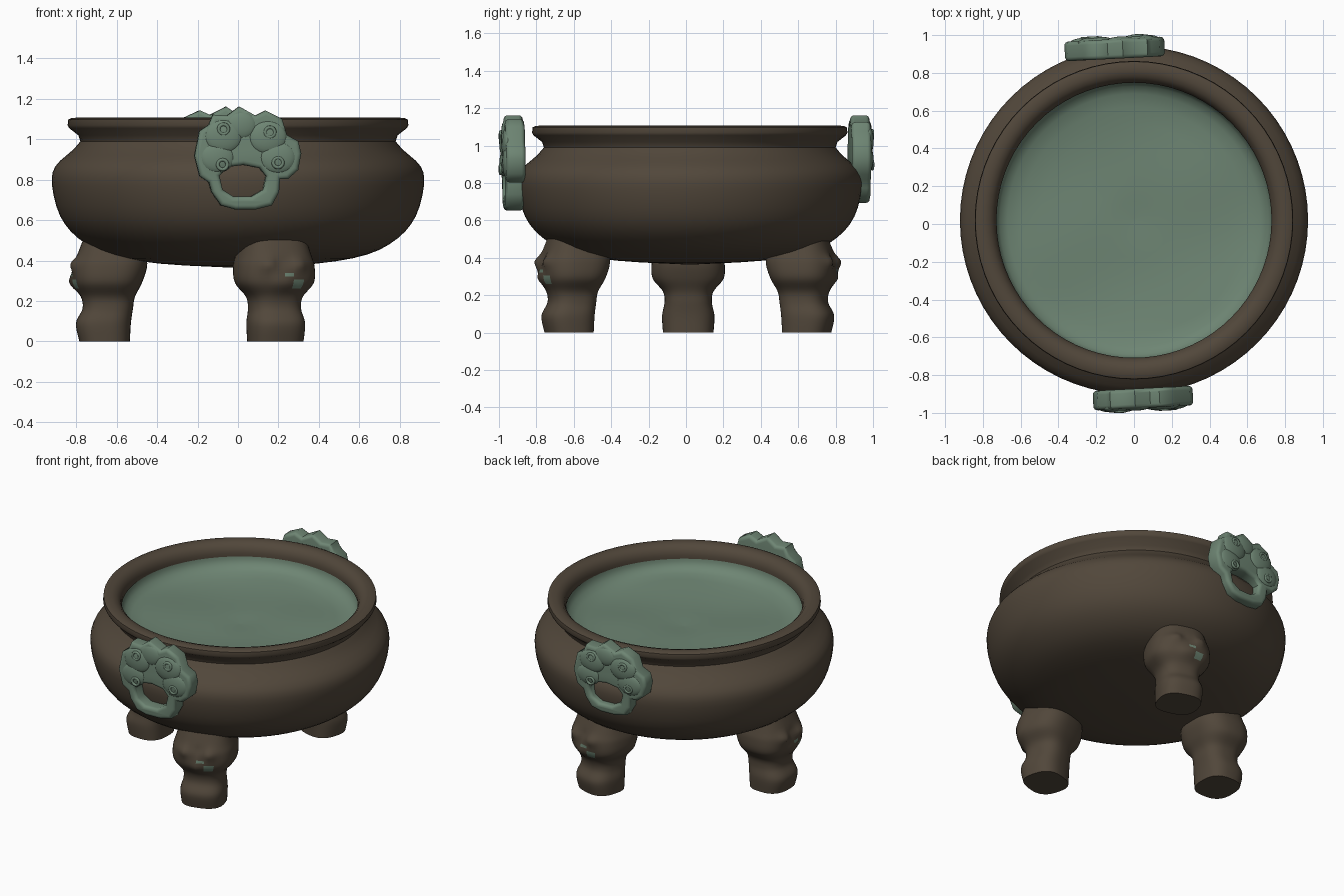
import bpy, bmesh, math
from mathutils import Matrix, Vector

if "Cube" in bpy.data.objects:
    bpy.data.objects.remove(bpy.data.objects["Cube"])


def material(name, rgb):
    m = bpy.data.materials.new(name)
    m.diffuse_color = (*rgb, 1)
    m.use_nodes = True
    m.node_tree.nodes["Principled BSDF"].inputs["Base Color"].default_value = m.diffuse_color
    return m


BRONZE = material("dark bronze", (0.083, 0.063, 0.043))
VERDIGRIS = material("green verdigris", (0.155, 0.235, 0.172))


def finish(bm, name, mats, angle=40):
    bmesh.ops.recalc_face_normals(bm, faces=bm.faces)
    me = bpy.data.meshes.new(name)
    bm.to_mesh(me)
    bm.free()
    for m in mats:
        me.materials.append(m)
    ob = bpy.data.objects.new(name, me)
    bpy.context.collection.objects.link(ob)
    bpy.ops.object.select_all(action='DESELECT')
    ob.select_set(True)
    bpy.context.view_layer.objects.active = ob
    bpy.ops.object.shade_smooth_by_angle(angle=math.radians(angle))
    return ob


def loft(bm, rings, first_cap=False, last_cap=False):
    rows = [[bm.verts.new(p) for p in r] for r in rings]
    n = len(rows[0])
    for a, b in zip(rows, rows[1:]):
        for i in range(n):
            bm.faces.new((a[i], a[(i + 1) % n], b[(i + 1) % n], b[i]))
    if first_cap:
        bm.faces.new(rows[0][::-1])
    if last_cap:
        bm.faces.new(rows[-1])


def smooth_table(rows, steps):
    # Catmull-Rom interpolation through rows of numbers
    out = []
    for i in range(len(rows) - 1):
        p = [rows[max(0, min(len(rows) - 1, i + k))] for k in (-1, 0, 1, 2)]
        for s in range(steps):
            t = s / steps
            out.append([0.5 * (2 * b + (c - a) * t + (2 * a - 5 * b + 4 * c - d) * t * t
                               + (3 * b - a - 3 * c + d) * t ** 3) for a, b, c, d in zip(*p)])
    return out + [list(rows[-1])]


CY = 0.02


def lathe(profile, name, mat, bump=None, seg=72):
    bm = bmesh.new()
    rings = []
    for r, z in profile:
        ring = []
        for i in range(seg):
            a = 2 * math.pi * i / seg
            x, y = r * math.cos(a), r * math.sin(a)
            ring.append((x, y + CY, z + (bump(x, y, r) if bump else 0)))
        rings.append(ring)
    loft(bm, rings, True, False)
    return finish(bm, name, [mat])


# bowl body: underside, belly, neck and rolled rim
belly = smooth_table([(0.03, 0.365), (0.39, 0.385), (0.64, 0.43), (0.79, 0.51), (0.88, 0.62),
                      (0.92, 0.77), (0.905, 0.865), (0.82, 0.945), (0.78, 0.99)], 3)
rim = [(0.79, 1.02), (0.835, 1.055), (0.843, 1.07), (0.84, 1.098), (0.825, 1.105), (0.79, 1.108),
       (0.76, 1.098), (0.738, 1.075), (0.728, 1.045), (0.728, 1.02)]
lathe(belly + rim, "bowl", BRONZE)


# green filling inside the bowl, gently uneven
def uneven(x, y, r):
    f = min(1, max(0, (0.72 - r) * 8)) * min(1, r * 4)
    return f * (0.006 * math.sin(7 * x + 3 * y) + 0.006 * math.sin(8 * y - 4 * x + 1))


lathe([(0.01, 0.90), (0.1, 0.905), (0.2, 0.908), (0.3, 0.912), (0.4, 0.917), (0.5, 0.922), (0.6, 0.93),
       (0.67, 0.943), (0.71, 0.965), (0.732, 1.0), (0.732, 1.04)], "bowl_filling", VERDIGRIS, uneven)

# leg sections: height, inner radius, outer radius, half width
LEG = smooth_table([(0, 0.535, 0.785, 0.135), (0.09, 0.53, 0.802, 0.14), (0.16, 0.52, 0.77, 0.127),
                    (0.22, 0.51, 0.775, 0.135), (0.29, 0.475, 0.81, 0.19), (0.37, 0.45, 0.815, 0.195),
                    (0.43, 0.46, 0.795, 0.18), (0.52, 0.52, 0.76, 0.15)], 5)
FEATURES = [(0.08, 0.38, 0.035, 0.022), (-0.08, 0.38, 0.035, 0.022),
            (0, 0.29, 0.045, 0.025), (0, 0.39, 0.03, -0.018)]   # brows, muzzle, brow notch
SPOTS = [(0.0, 0.285, 0.022), (0.075, 0.285, 0.03), (0.03, 0.325, 0.012)]


def leg(name, x, y):
    bm = bmesh.new()
    rings = []
    for z, r0, r1, w in LEG:
        ring = []
        for i in range(40):
            a = 2 * math.pi * i / 40
            c, s = math.cos(a), math.sin(a)
            u = (r0 + r1) / 2 + (r1 - r0) / 2 * math.copysign(abs(c) ** 0.75, c)
            v = w * math.copysign(abs(s) ** 0.75, s)
            if c > 0:
                for fv, fz, size, h in FEATURES:
                    u += h * math.exp(-((v - fv) ** 2 + (z - fz) ** 2) / size ** 2)
            ring.append((u - 0.66, v, z))
        rings.append(ring)
    loft(bm, rings, True, True)
    # worn green spots on the outward face
    for f in bm.faces:
        c = f.calc_center_median()
        if c.x > 0 and any(math.hypot(c.y - v, c.z - z) < s for v, z, s in SPOTS):
            f.material_index = 1
    bm.transform(Matrix.Translation((x, y, 0)) @ Matrix.Rotation(math.atan2(y, x), 4, 'Z'))
    finish(bm, name, [BRONZE, VERDIGRIS], 60)


leg("left_leg", -0.66, 0.012)
leg("front_leg", 0.185, -0.625)
leg("back_leg", 0.185, 0.645)

# lobed mask outline and ring opening, in x and height below the top
OUTLINE = [(-0.04, 0), (0.04, -0.045), (0.09, -0.02), (0.17, -0.06), (0.195, -0.14), (0.25, -0.17),
           (0.265, -0.23), (0.25, -0.31), (0.2, -0.355), (0.16, -0.355), (0.155, -0.42), (0.12, -0.485),
           (0.04, -0.505), (-0.06, -0.505), (-0.13, -0.485), (-0.175, -0.42), (-0.19, -0.37),
           (-0.235, -0.34), (-0.26, -0.24), (-0.235, -0.12), (-0.19, -0.09), (-0.17, -0.04), (-0.1, -0.045)]
HOLE = [(-0.1, -0.295), (-0.02, -0.285), (0.06, -0.3), (0.095, -0.34), (0.08, -0.41), (0.02, -0.445),
        (-0.07, -0.445), (-0.125, -0.41), (-0.14, -0.34)]
LOBES = [(-0.12, -0.145, 0.1), (0.1, -0.15, 0.1), (-0.15, -0.25, 0.09), (0.15, -0.25, 0.095), (-0.03, -0.09, 0.08)]
CURLS = [(-0.12, -0.11), (0.11, -0.125), (-0.125, -0.285), (0.15, -0.275)]


def handle(name, loc, turn, height):
    cu = bpy.data.curves.new("handle_outline", 'CURVE')
    cu.dimensions, cu.fill_mode = '2D', 'BOTH'
    cu.extrude, cu.bevel_depth, cu.bevel_resolution, cu.offset = 0.03, 0.022, 3, -0.02
    for pts in (OUTLINE, HOLE):
        sp = cu.splines.new('POLY')
        sp.points.add(len(pts) - 1)
        for p, (x, y) in zip(sp.points, pts):
            p.co = (x, y, 0, 1)
        sp.use_cyclic_u = True
    ob = bpy.data.objects.new("handle_outline", cu)
    bpy.context.collection.objects.link(ob)
    dg = bpy.context.evaluated_depsgraph_get()
    me = bpy.data.meshes.new_from_object(ob.evaluated_get(dg))
    bpy.data.objects.remove(ob)
    bm = bmesh.new()
    bm.from_mesh(me)
    bmesh.ops.remove_doubles(bm, verts=bm.verts, dist=0.0005)
    for f in bm.faces:
        f.material_index = 0
    # puffed lobes and curled knobs
    for x, y, r in LOBES:
        bmesh.ops.create_uvsphere(bm, u_segments=24, v_segments=12, radius=r, matrix=Matrix.Translation(
            (x, y, 0.042)) @ Matrix.Diagonal((0.95, 0.85, 0.28, 1)))
    for x, y in CURLS:
        rings = []
        for i in range(21):
            a = 2 * math.pi * i / 20
            rings.append([(x + (0.024 + 0.009 * math.cos(b)) * math.cos(a),
                           y + (0.024 + 0.009 * math.cos(b)) * math.sin(a), 0.063 + 0.009 * math.sin(b))
                          for b in [2 * math.pi * k / 8 for k in range(8)]])
        loft(bm, rings)
    bm.transform(Matrix.Translation(Vector(loc)) @ Matrix.Rotation(math.radians(turn), 4, 'Z')
                 @ Matrix.Rotation(math.pi / 2, 4, 'X') @ Matrix.Diagonal((1, height, 1, 1)))
    finish(bm, name, [VERDIGRIS], 50)


handle("front_handle", (0.045, -0.922, 1.16), 3, 1)
handle("back_handle", (-0.10, 0.927, 1.16), 183, 0.92)
